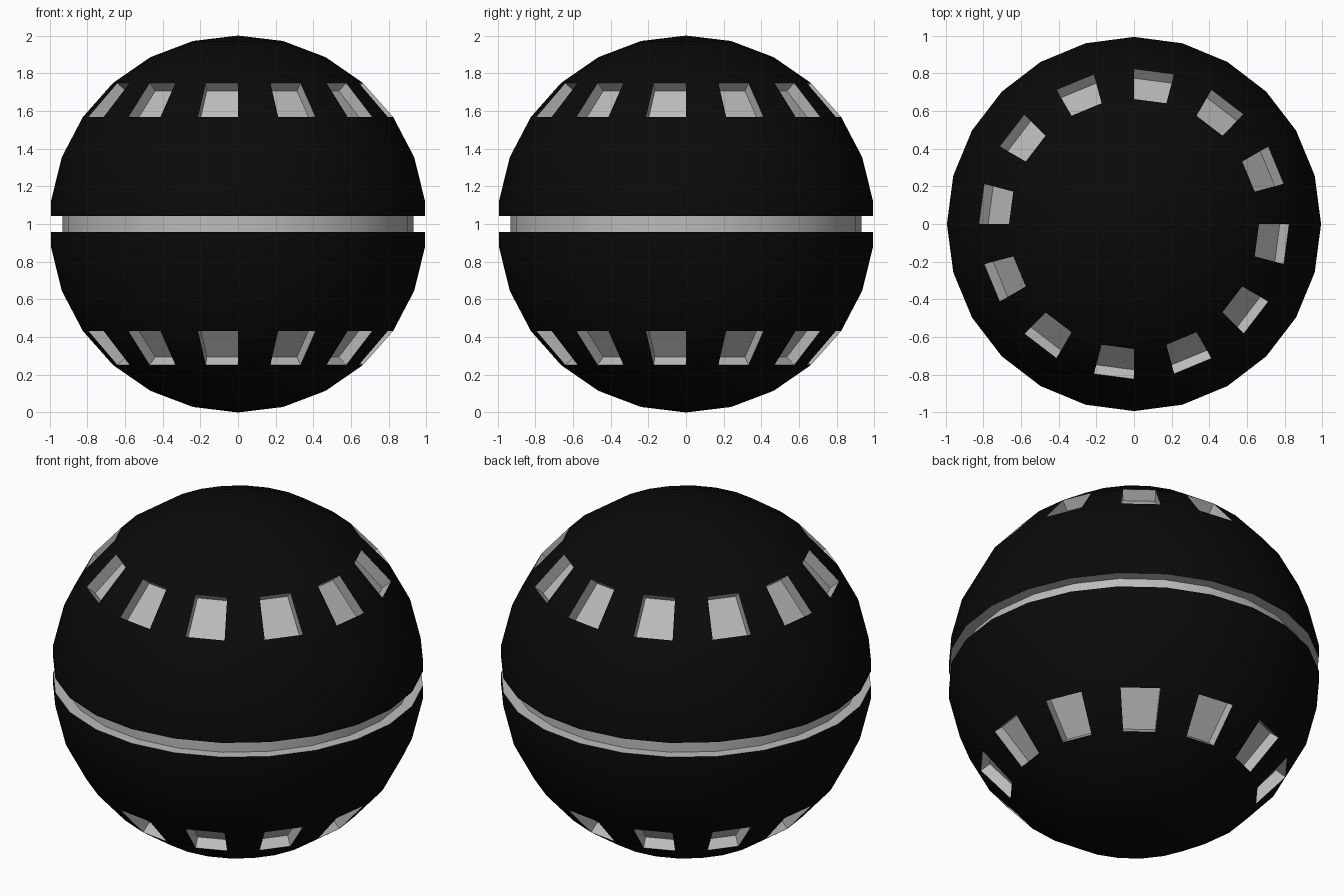
import bpy
import bmesh
import math
from mathutils import Vector

cube = bpy.data.objects.get("Cube")
if cube:
    bpy.data.objects.remove(cube, do_unlink=True)

SEGMENTS, RINGS = 24, 13
GROOVE_HALF, GROOVE_RADIUS, DEPTH = 0.042, 0.93, 0.065


def material(name, value):
    mat = bpy.data.materials.new(name)
    mat.use_nodes = True
    colour = (value, value, value, 1)
    mat.diffuse_color = colour
    mat.node_tree.nodes["Principled BSDF"].inputs["Base Color"].default_value = colour
    return mat


# Faceted ball outline, standing on the floor later via its location
bm = bmesh.new()
bmesh.ops.create_uvsphere(bm, u_segments=SEGMENTS, v_segments=RINGS, radius=1)

# Window recesses: every second face in one ring above and one below the equator
step = 2 * math.pi / SEGMENTS
windows = []
for face in bm.faces:
    centre = face.calc_center_median()
    column = math.floor(math.atan2(centre.y, centre.x) / step)
    if 0.6 < abs(centre.z) < 0.72 and column % 2 == 1:
        windows.append(face)
walls = bmesh.ops.inset_individual(bm, faces=windows, thickness=0, depth=-DEPTH)["faces"]
for face in windows + walls:
    face.material_index = 1

# Equator groove: cut two loops, then push the band between them inwards
for z in (-GROOVE_HALF, GROOVE_HALF):
    bmesh.ops.bisect_plane(bm, geom=bm.verts[:] + bm.edges[:] + bm.faces[:],
                           plane_co=Vector((0, 0, z)), plane_no=Vector((0, 0, 1)))
band = [f for f in bm.faces if all(abs(v.co.z) < GROOVE_HALF + 0.001 for v in f.verts)]
pushed = bmesh.ops.extrude_face_region(bm, geom=band)["geom"]
for vert in (g for g in pushed if isinstance(g, bmesh.types.BMVert)):
    scale = GROOVE_RADIUS / math.sin(math.pi * 6 / RINGS)
    vert.co.x *= scale
    vert.co.y *= scale
bmesh.ops.delete(bm, geom=[f for f in band if f.is_valid], context="FACES")
for face in bm.faces:
    if all(abs(v.co.z) < GROOVE_HALF + 0.001 for v in face.verts):
        face.material_index = 1
bmesh.ops.recalc_face_normals(bm, faces=bm.faces[:])

mesh = bpy.data.meshes.new("grooved_ball")
bm.to_mesh(mesh)
bm.free()
mesh.materials.append(material("black shell", 0.003))
mesh.materials.append(material("grey recess", 0.5))
ball = bpy.data.objects.new("grooved_ball", mesh)
ball.location.z = 1
bpy.context.collection.objects.link(ball)

# Smooth shell with crisp recess edges
bpy.context.view_layer.objects.active = ball
ball.select_set(True)
bpy.ops.object.shade_smooth_by_angle(angle=math.radians(30))
